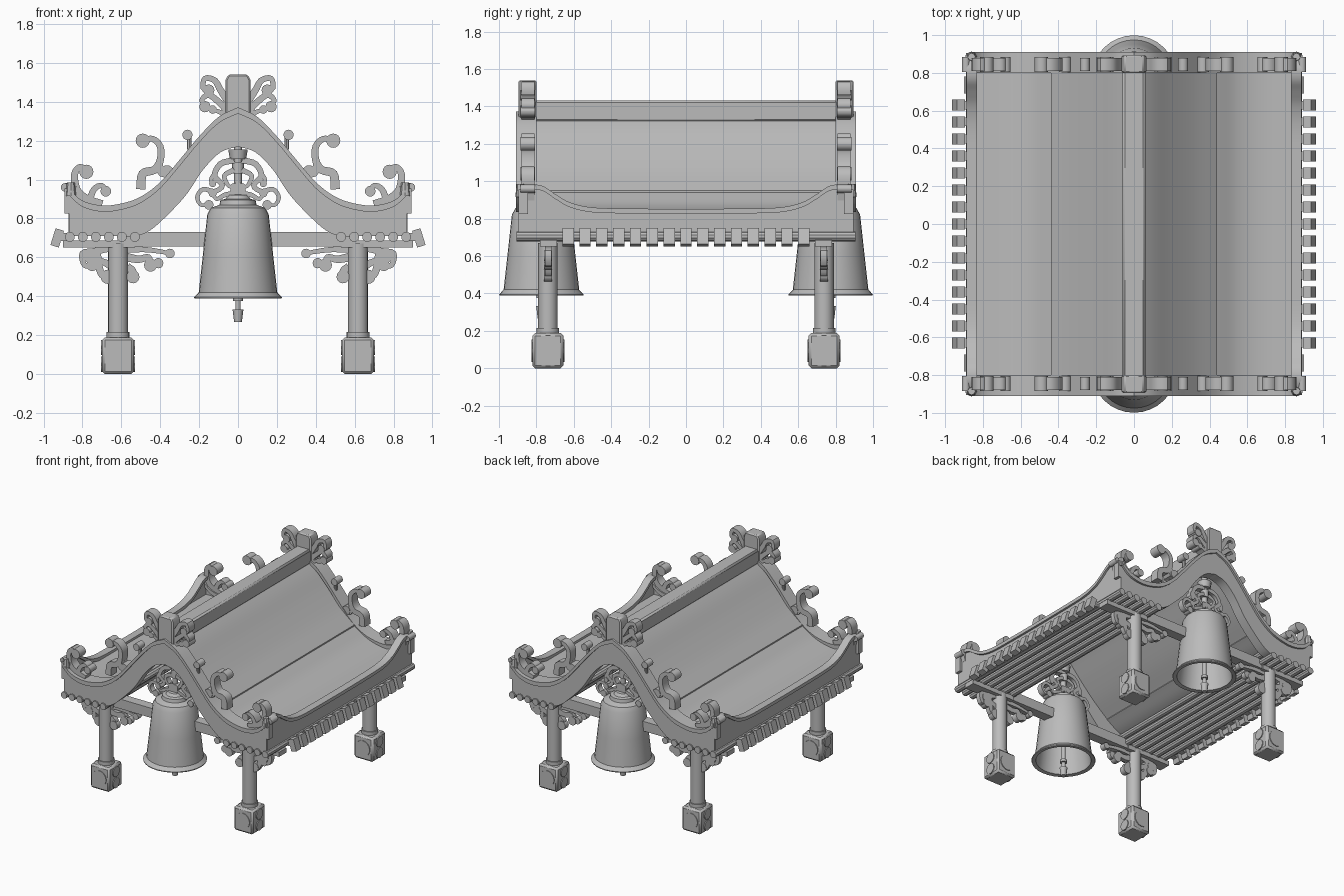
import bpy, bmesh, math
from mathutils import Vector, Matrix

cube = bpy.data.objects.get("Cube")
if cube:
    bpy.data.objects.remove(cube)

stone = bpy.data.materials.new("grey stone")
stone.use_nodes = True
GREY = (0.5, 0.5, 0.5, 1)
stone.diffuse_color = GREY
stone.node_tree.nodes["Principled BSDF"].inputs["Base Color"].default_value = GREY

parts = []
SIDES = (-1, 1)
CORNERS = [(sx, sy) for sx in SIDES for sy in SIDES]


def finish(name, bm):
    bmesh.ops.recalc_face_normals(bm, faces=bm.faces)
    mesh = bpy.data.meshes.new(name)
    bm.to_mesh(mesh)
    bm.free()
    ob = bpy.data.objects.new(name, mesh)
    mesh.materials.append(stone)
    bpy.context.collection.objects.link(ob)
    parts.append(ob)
    return ob


def bevel(ob, width, segments=1):
    mod = ob.modifiers.new("soft edges", 'BEVEL')
    mod.width, mod.segments = width, segments


def box(bm, centre, size, tilt=0):
    m = (Matrix.Translation(centre) @ Matrix.Rotation(tilt, 4, 'Y')
         @ Matrix.Diagonal((*size, 1)))
    bmesh.ops.create_cube(bm, size=1, matrix=m)


def rod(bm, centre, r, length, axis='Z', sides=12, r2=None):
    turn = {'Z': Matrix(), 'X': Matrix.Rotation(math.pi / 2, 4, 'Y'),
            'Y': Matrix.Rotation(math.pi / 2, 4, 'X')}[axis]
    bmesh.ops.create_cone(bm, cap_ends=True, segments=sides, radius1=r,
                          radius2=r if r2 is None else r2, depth=length,
                          matrix=Matrix.Translation(centre) @ turn)


def smooth(points, steps=5):
    """Smooth path through the given 2D points."""
    p = [Vector(q) for q in points]
    p = [2 * p[0] - p[1]] + p + [2 * p[-1] - p[-2]]
    out = []
    for a, b, c, d in zip(p, p[1:], p[2:], p[3:]):
        for i in range(steps):
            t = i / steps
            out.append(b + (c - a) * t / 2 + (2 * a - 5 * b + 4 * c - d) * t * t / 2
                       + (3 * b - a - 3 * c + d) * t ** 3 / 2)
    return out + [p[-2]]


def strip(bm, upper, lower, t0, t1, place):
    """Solid band between two paths, from depth t0 to t1."""
    rings = [[bm.verts.new(place(*q)) for q in
              ((u[0], u[1], t0), (u[0], u[1], t1), (l[0], l[1], t1), (l[0], l[1], t0))]
             for u, l in zip(upper, lower)]
    for a, b in zip(rings, rings[1:]):
        for i in range(4):
            j = (i + 1) % 4
            bm.faces.new((a[i], a[j], b[j], b[i]))
    bm.faces.new(rings[0])
    bm.faces.new(rings[-1])


def facing(sx, sy):
    return lambda u, v, t: (sx * u, sy * t, v)


def shifted(path, dz):
    return [(p[0], p[1] + dz) for p in path]


def scroll(bm, points, width, t0, t1, place, knob=1.5):
    """Curling flat stem that ends in a round knob."""
    path = smooth(points, 4)
    left, right = [], []
    for i, p in enumerate(path):
        d = path[min(i + 1, len(path) - 1)] - path[max(i - 1, 0)]
        n = Vector((-d.y, d.x)).normalized() * width * (1 - 0.45 * i / len(path))
        left.append(p + n)
        right.append(p - n)
    strip(bm, left, right, t0, t1, place)
    disc(bm, path[-1], width * knob, t0 - 0.004, t1 + 0.004, place)


def disc(bm, c, r, t0, t1, place):
    arc = [math.pi * i / 8 for i in range(9)]
    up = [(c[0] + r * math.cos(a), c[1] + r * math.sin(a) + 0.0005) for a in arc]
    down = [(c[0] + r * math.cos(a), c[1] - r * math.sin(a) - 0.0005) for a in arc]
    strip(bm, up, down, t0, t1, place)


# Curved gable boards with a raised rail along their top edge
top = smooth([(0, 1.36), (.1, 1.31), (.2, 1.21), (.3, 1.09), (.4, .975), (.5, .9),
              (.6, .865), (.7, .855), (.8, .88), (.87, .94)])
bottom = smooth([(0, 1.17), (.09, 1.14), (.18, 1.05), (.26, .93), (.35, .83),
                 (.45, .74), (.53, .71), (.65, .71), (.78, .71), (.87, .71)])
boards, rails = bmesh.new(), bmesh.new()
for sx, sy in CORNERS:
    strip(boards, top, bottom, .82, .895, facing(sx, sy))
    strip(rails, shifted(top, .012), shifted(top, -.02), .80, .91, facing(sx, sy))
finish("gable_boards", boards)
finish("gable_rails", rails)

# Sweeping roof sheets with a crease above the eaves
slope = smooth([(0, 1.37), (.1, 1.28), (.2, 1.17), (.32, 1.05), (.44, .95)])
eave = smooth([(.44, .94), (.55, .875), (.68, .84), (.86, .835)])
roof = bmesh.new()
for sx in SIDES:
    strip(roof, slope, shifted(slope, -.035), -.83, .83, facing(sx, 1))
    strip(roof, eave, shifted(eave, -.03), -.83, .83, facing(sx, 1))
    box(roof, (sx * .695, 0, .722), (.34, 1.76, .014))
finish("roof_sheets", roof)

# Ridge beam and its end blocks
ridge = bmesh.new()
box(ridge, (0, 0, 1.375), (.12, 1.66, .115))
bevel(finish("ridge_beam", ridge), .012)
blocks = bmesh.new()
for sy in SIDES:
    half = [(-.045, 1.21), (-.065, 1.27), (-.065, 1.51), (-.05, 1.54)]
    strip(blocks, half, [(-x, z) for x, z in half], .80, .895, facing(1, sy))
bevel(finish("ridge_end_blocks", blocks), .008)

# Eave walls that rise towards the corners
rim = smooth([(0, .84), (.3, .842), (.5, .848), (.62, .875), (.70, .92),
              (.76, .96), (.82, .97), (.885, .95)])
walls, rims = bmesh.new(), bmesh.new()
for sx, sy in CORNERS:
    place = lambda u, v, t: (sx * t, sy * u, v)
    strip(walls, rim, [(p[0], .715) for p in rim], .85, .872, place)
    strip(rims, shifted(rim, .012), shifted(rim, -.014), .83, .888, place)
    rod(rims, (sx * .86, sy * .885, .95), .028, .07, sides=8, r2=.02)
    box(rims, (sx * .878, sy * .87, .89), (.03, .05, .13))
finish("eave_walls", walls)
finish("eave_rims", rims)

# Long round purlins and rafter tails under the eaves
purlins, tails = bmesh.new(), bmesh.new()
for sx in SIDES:
    for i in range(6):
        rod(purlins, (sx * (.53 + .067 * i), 0, .705), .026, 1.81, 'Y', 10)
    rod(purlins, (sx * .505, 0, .75), .026, 1.78, 'Y', 10)
    for i in range(15):
        y = (i - 7) * .09
        box(tails, (sx * .93, y, .70), (.045, .06, .09), -sx * .3)
        box(tails, (sx * .89, y, .705), (.07, .045, .04))
finish("purlins", purlins)
finish("rafter_tails", tails)

# Tie beams and short bearers on the posts
beams = bmesh.new()
for sy in SIDES:
    box(beams, (0, sy * .735, .692), (1.24, .075, .075))
    for sx in SIDES:
        box(beams, (sx * .715, sy * .735, .668), (.37, .09, .036))
finish("tie_beams", beams)

# Posts, collars and carved footings
posts, feet, medallions = bmesh.new(), bmesh.new(), bmesh.new()
for sx, sy in CORNERS:
    x, y = sx * .617, sy * .738
    rod(posts, (x, y, .43), .052, .48, sides=16)
    rod(posts, (x, y, .20), .06, .03, sides=16)
    box(feet, (x, y, .094), (.164, .164, .188))
    for d in SIDES:
        for z in (.05, .137):
            rod(medallions, (x + d * .082, y, z), .04, .012, 'X', 14)
        rod(medallions, (x, y + d * .082, .094), .06, .012, 'Y', 16)
finish("posts", posts)
bevel(finish("post_footings", feet), .014)
finish("footing_medallions", medallions)

# Curled ornaments on the gables
crest = [
    ([(.70, .87), (.78, .90), (.83, .95), (.84, 1.03), (.81, 1.065), (.78, 1.04)], .024),
    ([(.77, .88), (.74, .95), (.70, .97), (.68, .94)], .018),
    ([(.86, .90), (.875, .95), (.89, .96)], .014),
    ([(.50, .95), (.49, 1.03), (.43, 1.05), (.40, 1.10), (.40, 1.17), (.44, 1.21),
      (.49, 1.20)], .024),
    ([(.41, 1.08), (.39, 1.03), (.365, 1.04)], .022),
    ([(.05, 1.40), (.09, 1.46), (.12, 1.51), (.17, 1.52), (.18, 1.47), (.15, 1.46)], .019),
    ([(.05, 1.35), (.10, 1.40), (.15, 1.435), (.185, 1.41), (.17, 1.375)], .019),
    ([(.06, 1.33), (.10, 1.35), (.13, 1.36)], .014),
]
# Filigree brackets beside the posts
bracket = [
    ([(.66, .65), (.74, .63), (.80, .62), (.79, .56), (.75, .56)], .02),
    ([(.73, .64), (.72, .57), (.70, .51), (.67, .50)], .024),
    ([(.66, .56), (.70, .58), (.76, .60)], .02),
    ([(.57, .64), (.48, .64), (.40, .63), (.35, .62)], .016),
    ([(.57, .60), (.51, .59), (.46, .60), (.45, .56)], .022),
    ([(.57, .55), (.54, .53), (.54, .50)], .022),
]
# Filigree around the bell hangers
hanger = [
    ([(.02, 1.10), (.09, 1.08), (.12, 1.02), (.08, .97), (.12, .94), (.18, .95),
      (.21, .91), (.19, .87), (.15, .87)], .016),
    ([(.02, 1.05), (.07, 1.02), (.05, .97), (.02, .96)], .014),
    ([(.02, .93), (.07, .92), (.11, .90), (.13, .93)], .014),
    ([(.12, 1.03), (.14, 1.00), (.13, .98)], .012),
]
for name, shapes, t0, t1 in (("gable_scrolls", crest, .81, .88),
                             ("post_brackets", bracket, .72, .755),
                             ("bell_filigree", hanger, .75, .795)):
    bm = bmesh.new()
    for sx, sy in CORNERS:
        for points, width in shapes:
            scroll(bm, points, width, t0, t1, facing(sx, sy))
        if shapes is crest:
            disc(bm, (.26, 1.23), .026, t0, t1, facing(sx, sy))
            rod(bm, (sx * .25, sy * .845, 1.19), .012, .07, sides=8)
        if shapes is bracket:
            disc(bm, (.41, .57), .026, t0, t1, facing(sx, sy))
    finish(name, bm)

# Hollow bells turned from a profile, with clappers and hangers
profile = [(0, .925), (.05, .92), (.065, .90), (.09, .895), (.095, .87), (.14, .855),
           (.158, .82), (.18, .62), (.202, .42), (.226, .395), (.224, .388),
           (.195, .392), (.165, .62), (.145, .81), (.10, .84), (0, .845)]
bells, clappers, hangers = bmesh.new(), bmesh.new(), bmesh.new()
for sy in SIDES:
    y = sy * .773
    verts = [bells.verts.new((r, y, z)) for r, z in profile]
    edges = [bells.edges.new(pair) for pair in zip(verts, verts[1:])]
    bmesh.ops.spin(bells, geom=verts + edges, cent=(0, y, 0), axis=(0, 0, 1),
                   angle=math.tau, steps=32)
    rod(clappers, (0, y, .59), .014, .52)
    rod(clappers, (0, y, .30), .02, .065, r2=.028)
    rod(clappers, (0, y, .385), .025, .02)
    rod(hangers, (0, y, 1.12), .02, .44)
    rod(hangers, (0, y, 1.13), .042, .05, r2=.05)
    rod(hangers, (0, y, 1.06), .03, .06)
    rod(hangers, (0, y, .945), .04, .05, 'Y')
bmesh.ops.remove_doubles(bells, verts=bells.verts, dist=.0005)
finish("bells", bells)
finish("clappers", clappers)
finish("bell_hangers", hangers)

# Smooth the round surfaces while keeping hard edges crisp
bpy.ops.object.select_all(action='DESELECT')
for ob in parts:
    ob.select_set(True)
bpy.context.view_layer.objects.active = parts[0]
bpy.ops.object.shade_smooth_by_angle(angle=math.radians(32))
